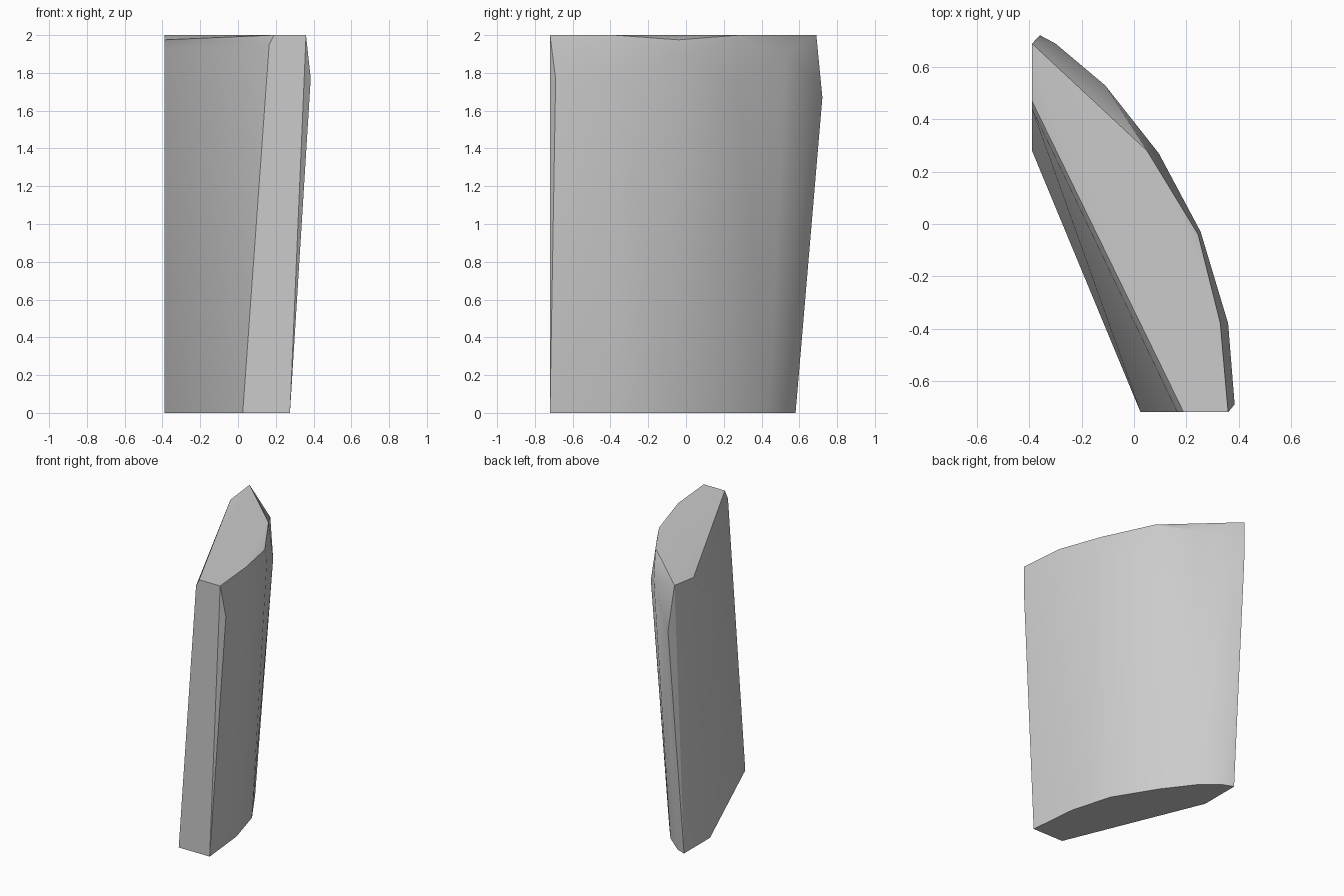
import bpy
import bmesh
import math

cube = bpy.data.objects.get("Cube")
if cube:
    bpy.data.objects.remove(cube, do_unlink=True)

stone = bpy.data.materials.new("plain grey")
stone.use_nodes = True
grey = (0.6, 0.6, 0.6, 1.0)
stone.diffuse_color = grey
stone.node_tree.nodes["Principled BSDF"].inputs["Base Color"].default_value = grey

# Foot: flat inner chord and curved outer side
foot = [(0.025, -0.72, 0), (0.275, -0.72, 0), (0.24, -0.36, 0),
        (0.155, -0.06, 0), (-0.027, 0.236, 0), (-0.18, 0.437, 0),
        (-0.32, 0.554, 0), (-0.39, 0.58, 0), (-0.39, 0.28, 0)]

# Shoulder: widest ring, just below the top
shoulder = [(0.165, -0.72, 1.95), (0.385, -0.69, 1.77), (0.36, -0.38, 1.78),
            (0.255, -0.03, 1.9), (0.095, 0.27, 1.75), (-0.11, 0.53, 1.9),
            (-0.30, 0.69, 1.76), (-0.36, 0.722, 1.67), (-0.39, 0.44, 1.93)]

# Rim: edge of the top face
rim = [(0.19, -0.72, 2), (0.36, -0.72, 2), (0.33, -0.38, 2),
       (0.245, -0.04, 1.975), (0.05, 0.28, 2), (-0.39, 0.69, 2),
       (-0.39, 0.47, 1.975)]

# Wrap the three sections in one closed, faceted shell
bm = bmesh.new()
for point in foot + shoulder + rim:
    bm.verts.new(point)
hull = bmesh.ops.convex_hull(bm, input=bm.verts[:])
loose = [v for v in bm.verts if not v.link_faces]
bmesh.ops.delete(bm, geom=loose, context='VERTS')
bmesh.ops.recalc_face_normals(bm, faces=bm.faces[:])

mesh = bpy.data.meshes.new("curved_wall_slab")
bm.to_mesh(mesh)
bm.free()
mesh.materials.append(stone)
slab = bpy.data.objects.new("curved_wall_slab", mesh)
bpy.context.collection.objects.link(slab)

# Smooth the curved side, keep the cut edges sharp
bpy.ops.object.select_all(action='DESELECT')
slab.select_set(True)
bpy.context.view_layer.objects.active = slab
bpy.ops.object.shade_smooth_by_angle(angle=math.radians(30))
